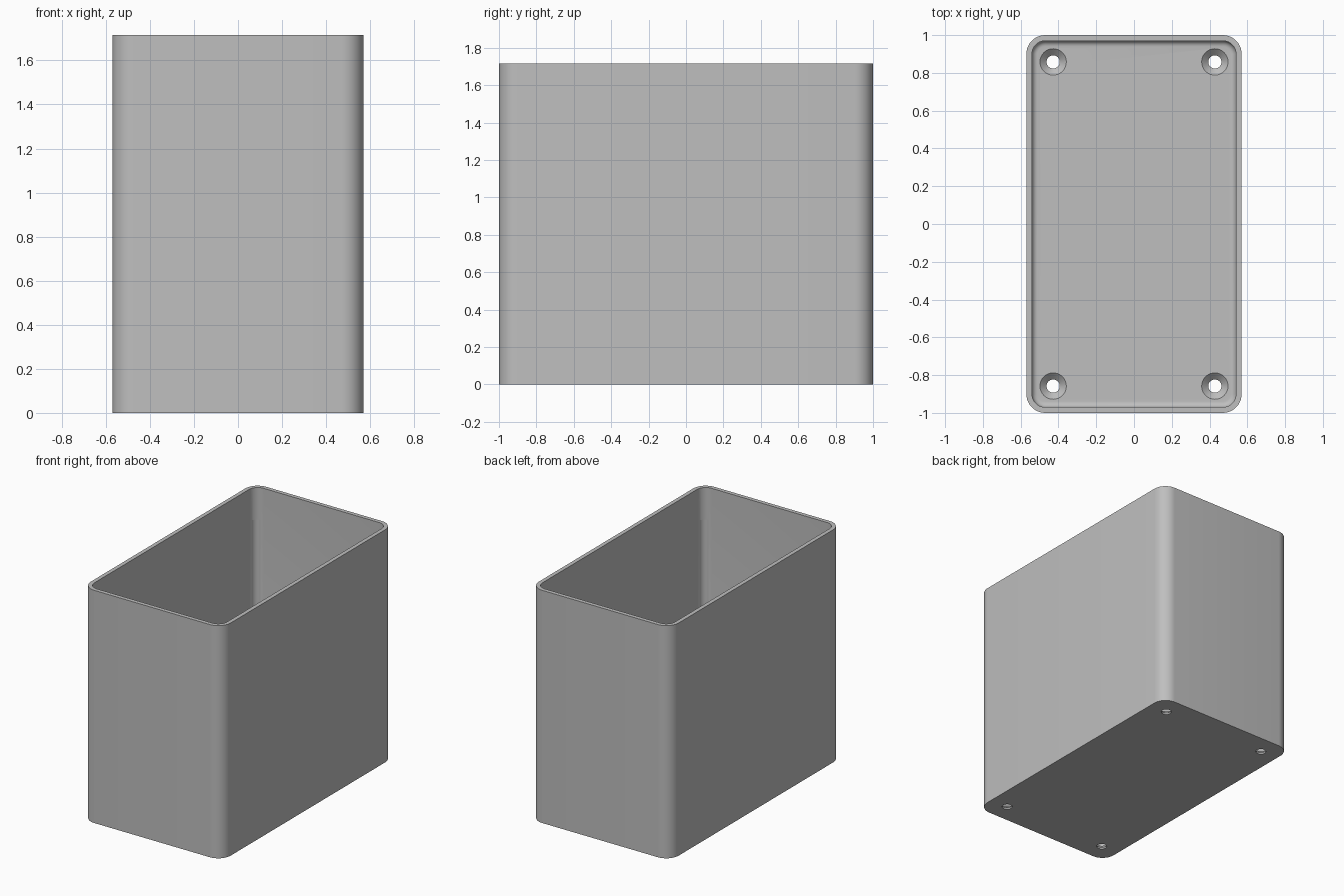
import bpy, bmesh
from math import sin, cos, pi

if "Cube" in bpy.data.objects:
    bpy.data.objects.remove(bpy.data.objects["Cube"])

HALF_X, HALF_Y, HEIGHT = 0.57, 1.0, 1.715
RADIUS, WALL, FLOOR, FILLET = 0.1, 0.03, 0.045, 0.03
STEPS = 10

grey = bpy.data.materials.new("light_grey")
grey.use_nodes = True
grey.diffuse_color = (0.52, 0.52, 0.52, 1)
grey.node_tree.nodes["Principled BSDF"].inputs["Base Color"].default_value = grey.diffuse_color


def make_object(name, bm):
    bmesh.ops.recalc_face_normals(bm, faces=bm.faces)
    mesh = bpy.data.meshes.new(name)
    bm.to_mesh(mesh)
    bm.free()
    mesh.materials.append(grey)
    obj = bpy.data.objects.new(name, mesh)
    bpy.context.collection.objects.link(obj)
    return obj


def rounded_ring(bm, inset, z):
    """Rounded rectangle inset from the outer wall."""
    r = RADIUS - inset
    verts = []
    corners = ((1, 1), (-1, 1), (-1, -1), (1, -1))
    for quarter, (sx, sy) in enumerate(corners):
        for i in range(STEPS + 1):
            a = (quarter + i / STEPS) * pi / 2
            verts.append(bm.verts.new((sx * (HALF_X - RADIUS) + r * cos(a),
                                       sy * (HALF_Y - RADIUS) + r * sin(a), z)))
    return verts


def bridge(bm, rings):
    for low, high in zip(rings, rings[1:]):
        for i in range(len(low)):
            j = (i + 1) % len(low)
            bm.faces.new((low[i], low[j], high[j], high[i]))
    bm.faces.new(rings[0])
    bm.faces.new(rings[-1])


def lathe(name, x, y, profile, sides=32):
    """Solid of revolution about a vertical axis, from (radius, z) pairs."""
    bm = bmesh.new()
    rings = [[bm.verts.new((x + r * cos(2 * pi * i / sides),
                            y + r * sin(2 * pi * i / sides), z))
              for i in range(sides)] for r, z in profile]
    bridge(bm, rings)
    return make_object(name, bm)


# Open box: outer wall, rim, inner wall, floor fillet
levels = [(0, 0), (0, HEIGHT), (WALL, HEIGHT)]
for i in range(7):
    a = i / 6 * pi / 2
    levels.append((WALL + FILLET * (1 - cos(a)), FLOOR + FILLET * (1 - sin(a))))
bm = bmesh.new()
bridge(bm, [rounded_ring(bm, inset, z) for inset, z in levels])
box = make_object("open_box", bm)

# Countersunk screw holes and shallow corner grooves
cutters = []
for sx in (-1, 1):
    for sy in (-1, 1):
        cutters.append(lathe("screw_hole_cutter", sx * 0.428, sy * 0.858,
                             [(0.035, -0.05), (0.035, 0.012), (0.07, FLOOR), (0.07, 0.1)]))
        cutters.append(lathe("corner_groove_cutter", sx * 0.497, sy * 0.927,
                             [(0.04, FLOOR + 0.04), (0.04, 1.48)]))
for cutter in cutters:
    cutter.hide_render = True
    mod = box.modifiers.new("cut", 'BOOLEAN')
    mod.operation = 'DIFFERENCE'
    mod.solver = 'EXACT'
    mod.object = cutter

# Bake the cuts, then remove the cutters
bpy.context.view_layer.update()
depsgraph = bpy.context.evaluated_depsgraph_get()
baked = bpy.data.meshes.new_from_object(box.evaluated_get(depsgraph))
box.modifiers.clear()
box.data = baked
for cutter in cutters:
    bpy.data.objects.remove(cutter)

# Smooth the rounded corners, keep the edges crisp
bpy.ops.object.select_all(action='DESELECT')
box.select_set(True)
bpy.context.view_layer.objects.active = box
bpy.ops.object.shade_smooth_by_angle(angle=pi / 6)
